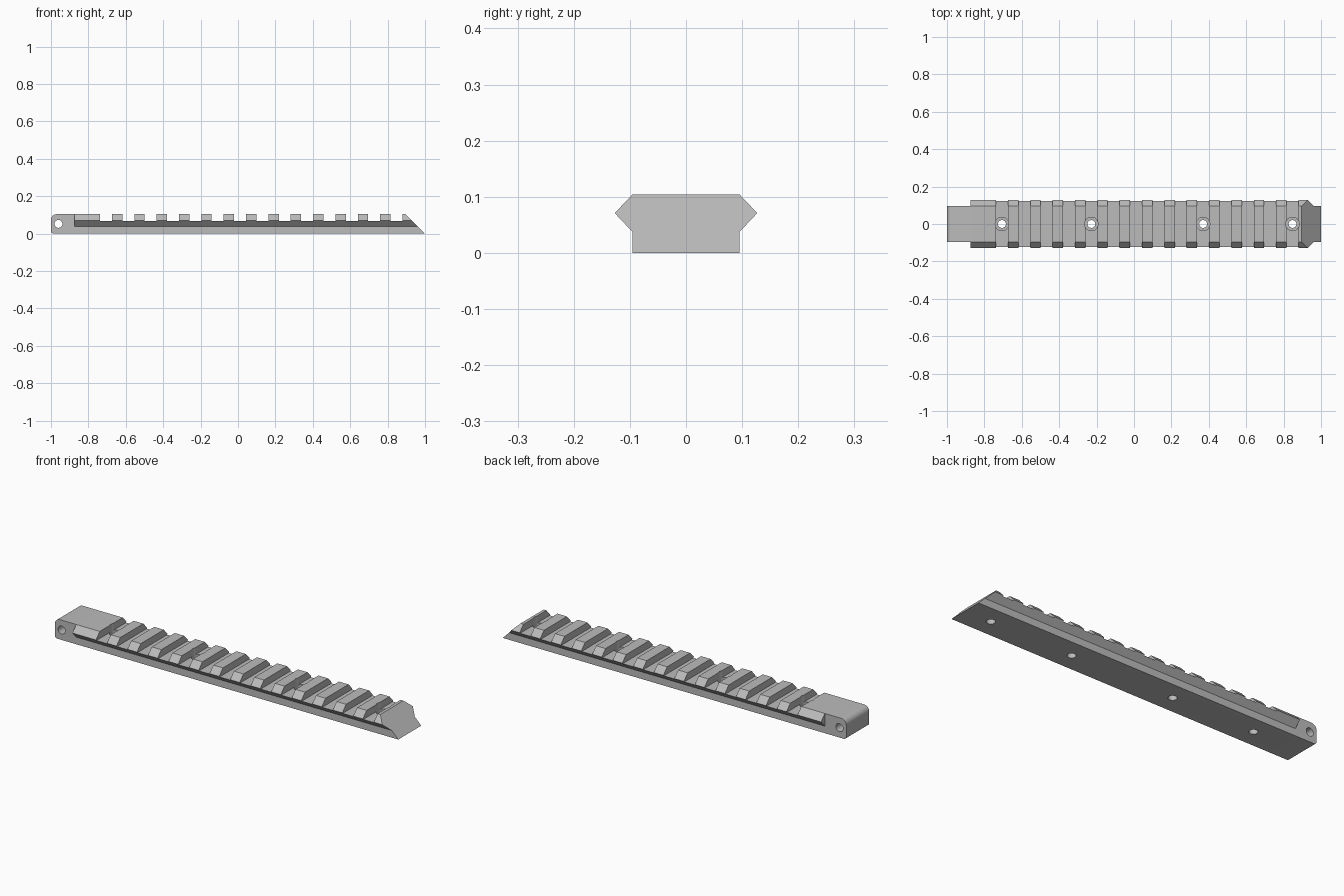
import bpy, bmesh, math
from mathutils import Matrix, Vector

if "Cube" in bpy.data.objects:
    bpy.data.objects.remove(bpy.data.objects["Cube"], do_unlink=True)

HALF, WING, TOP, MID, LOW = 0.0955, 0.127, 0.104, 0.071, 0.0375
WING_START, SLOT_FLOOR, SLOT_WIDTH, PITCH = -0.875, 0.067, 0.064, 0.1195
FIRST_SLOT = -0.706

grey = bpy.data.materials.new("plain grey")
grey.use_nodes = True
colour = (0.5, 0.5, 0.5, 1)
grey.diffuse_color = colour
grey.node_tree.nodes["Principled BSDF"].inputs["Base Color"].default_value = colour


def prism(bm, points, direction):
    """Extrude a closed 3D outline along a direction."""
    face = bm.faces.new([bm.verts.new(p) for p in points])
    moved = bmesh.ops.extrude_face_region(bm, geom=[face], use_keep_orig=True)
    verts = [v for v in moved["geom"] if isinstance(v, bmesh.types.BMVert)]
    bmesh.ops.translate(bm, verts=verts, vec=direction)
    bmesh.ops.recalc_face_normals(bm, faces=bm.faces)


def cylinder(bm, radius, length, matrix):
    bmesh.ops.create_cone(bm, cap_ends=True, segments=32, radius1=radius,
                          radius2=radius, depth=length, matrix=matrix)


def make(name, bm):
    mesh = bpy.data.meshes.new(name)
    bm.to_mesh(mesh)
    bm.free()
    mesh.materials.append(grey)
    obj = bpy.data.objects.new(name, mesh)
    bpy.context.collection.objects.link(obj)
    return obj


def combine(target, bm, operation):
    """Apply one boolean to the target, then drop the helper."""
    helper = make("helper", bm)
    helper.hide_render = True
    mod = target.modifiers.new("boolean", "BOOLEAN")
    mod.operation, mod.solver, mod.object = operation, "EXACT", helper
    bpy.context.view_layer.objects.active = target
    bpy.ops.object.modifier_apply(modifier=mod.name)
    bpy.data.objects.remove(helper, do_unlink=True)


def corner(cx, cz, r, start):
    """Quarter arc in the xz plane, running clockwise."""
    angles = [math.radians(start - 90 * i / 8) for i in range(9)]
    return [(cx + r * math.cos(a), -HALF, cz + r * math.sin(a)) for a in angles]


# Straight core with a rounded mounting end
bm = bmesh.new()
outline = corner(-0.985, 0.015, 0.015, 270) + corner(-0.97, TOP - 0.03, 0.03, 180)
prism(bm, outline + [(1, -HALF, TOP), (1, -HALF, 0)], Vector((0, 2 * HALF, 0)))
rail = make("slotted_rail", bm)

# Angled wings along both sides
for side in (-1, 1):
    bm = bmesh.new()
    section = [(HALF, LOW), (WING, MID), (HALF, TOP), (0.05, MID)]
    prism(bm, [(WING_START, side * y, z) for y, z in section],
          Vector((1 - WING_START, 0, 0)))
    combine(rail, bm, "UNION")

# Sloping nose
bm = bmesh.new()
prism(bm, [(1, -0.3, 0), (0.8, -0.3, 0.2), (1.2, -0.3, 0.2), (1.2, -0.3, 0)],
      Vector((0, 0.6, 0)))
combine(rail, bm, "DIFFERENCE")

# Cross slots
bm = bmesh.new()
for i in range(14):
    place = Matrix.Translation((FIRST_SLOT + i * PITCH, 0, SLOT_FLOOR + 0.1))
    bmesh.ops.create_cube(bm, size=1, matrix=place @ Matrix.Diagonal((SLOT_WIDTH, 0.6, 0.2, 1)))
combine(rail, bm, "DIFFERENCE")

# Recessed seats for the screws
screws = [FIRST_SLOT + i * PITCH for i in (0, 4, 9, 13)]
bm = bmesh.new()
for x in screws:
    cylinder(bm, 0.036, 0.2, Matrix.Translation((x, 0, 0.14)))
combine(rail, bm, "DIFFERENCE")

# Screw holes and the cross pin hole
bm = bmesh.new()
for x in screws:
    cylinder(bm, 0.021, 0.4, Matrix.Translation((x, 0, 0)))
cylinder(bm, 0.021, 0.6, Matrix.Translation((-0.96, 0, 0.052)) @ Matrix.Rotation(math.pi / 2, 4, "X"))
combine(rail, bm, "DIFFERENCE")

# Smooth curves, crisp edges
bpy.ops.object.select_all(action="DESELECT")
rail.select_set(True)
bpy.context.view_layer.objects.active = rail
bpy.ops.object.shade_smooth_by_angle(angle=math.radians(30))
